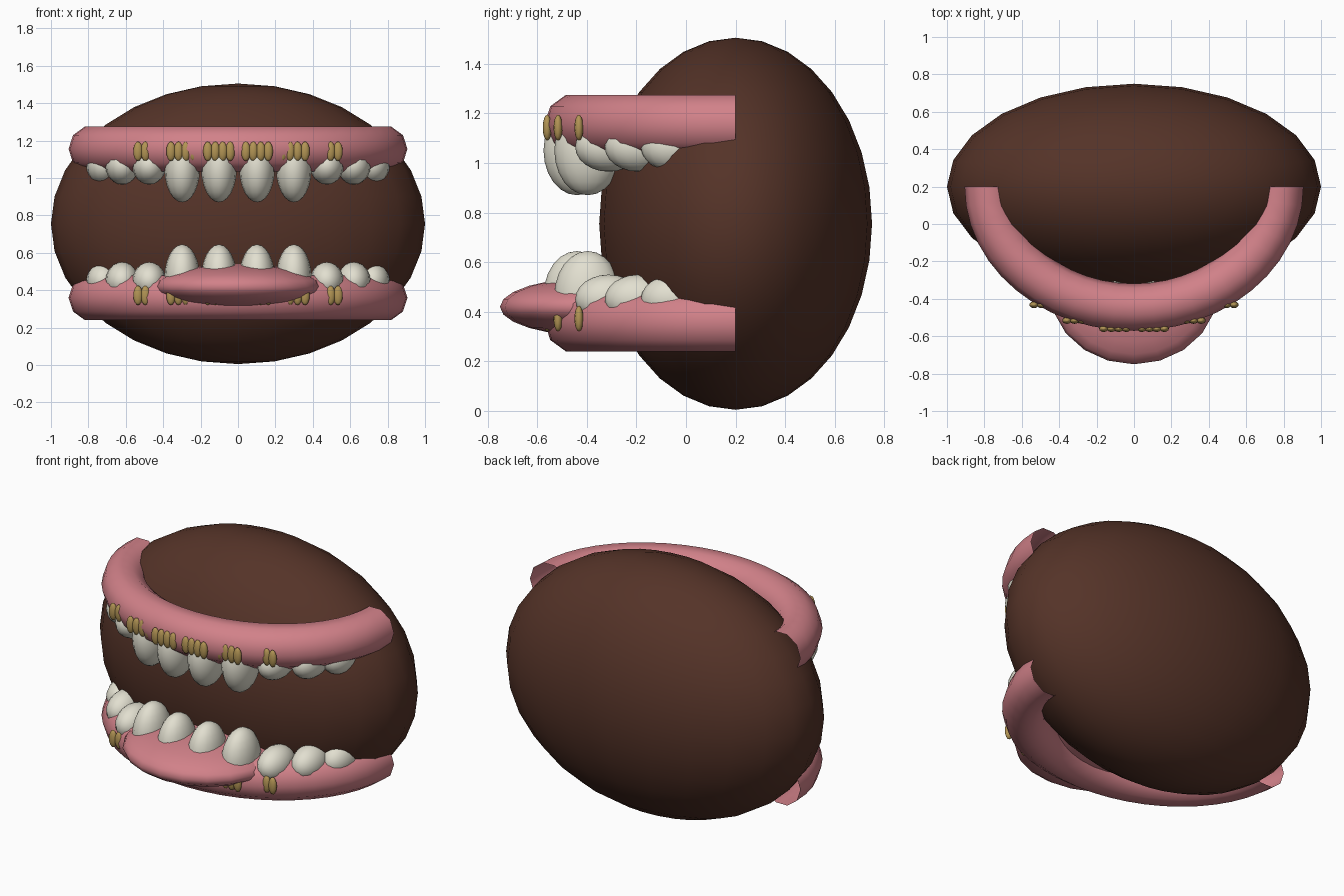
import bpy, bmesh
from math import sin, cos, pi, radians, hypot

if "Cube" in bpy.data.objects:
    bpy.data.objects.remove(bpy.data.objects["Cube"])

MID = 0.7575               # height of the plane between the two jaws
AX, AY, CY = 0.78, 0.645, 0.2   # dental arch ellipse


def material(name, rgb):
    m = bpy.data.materials.new(name)
    m.diffuse_color = (*rgb, 1)
    m.use_nodes = True
    m.node_tree.nodes["Principled BSDF"].inputs["Base Color"].default_value = m.diffuse_color
    return m


PINK = material("gum_pink", (0.64, 0.22, 0.25))
BROWN = material("dark_brown", (0.09, 0.033, 0.021))
IVORY = material("ivory", (0.76, 0.74, 0.63))
GOLD = material("gold", (0.45, 0.30, 0.09))


def finish(name, bm, mat):
    bmesh.ops.recalc_face_normals(bm, faces=bm.faces)
    for f in bm.faces:
        f.smooth = True
    me = bpy.data.meshes.new(name)
    bm.to_mesh(me)
    bm.free()
    me.materials.append(mat)
    ob = bpy.data.objects.new(name, me)
    bpy.context.collection.objects.link(ob)
    return ob


def ellipsoid(name, loc, radii, mat, seg=16, rings=12):
    bm = bmesh.new()
    bmesh.ops.create_uvsphere(bm, u_segments=seg, v_segments=rings, radius=1)
    bmesh.ops.scale(bm, vec=radii, verts=bm.verts)
    ob = finish(name, bm, mat)
    ob.location = loc
    return ob


def gum(name, z, r=0.126, steps=24, sides=10):
    # open ten-sided tube swept round the half-ellipse arch
    bm = bmesh.new()
    rings = []
    for i in range(steps + 1):
        t = -pi / 2 + pi * i / steps
        x, y = AX * sin(t), CY - AY * cos(t)
        nx, ny = AY * sin(t), -AX * cos(t)
        n = hypot(nx, ny)
        ring = []
        for k in range(sides):
            a = 2 * pi * k / sides
            d = r * cos(a) / n
            ring.append(bm.verts.new((x + nx * d, y + ny * d, z + r * sin(a))))
        rings.append(ring)
    for a, b in zip(rings, rings[1:]):
        for k in range(sides):
            j = (k + 1) % sides
            bm.faces.new((a[k], a[j], b[j], b[k]))
    return finish(name, bm, PINK)


# Mouth interior and tongue
ellipsoid("mouth_cavity", (0, 0.2, 0.755), (1, 0.55, 0.75), BROWN, 24, 16)
ellipsoid("tongue", (0, -0.35, 0.42), (0.45, 0.40, 0.12), PINK, 20, 12)

# Two jaws, mirrored about the middle height
for jaw, s in (("upper", 1), ("lower", -1)):
    gum(jaw + "_gum", MID + s * 0.3975)
    for side in (-1, 1):
        for i in range(6):
            t = radians(7.5 + 15 * i)
            x, y = side * AX * sin(t), CY - AY * cos(t)
            # long front teeth, short back teeth
            if i < 2:
                ellipsoid(jaw + "_front_tooth", (x, y, MID + s * 0.2925),
                          (0.095, 0.135, 0.18), IVORY)
            else:
                ellipsoid(jaw + "_back_tooth", (x, y, MID + s * 0.3075),
                          (0.09, 0.135, 0.10), IVORY)
            # gold beads on the gum in front of the first three teeth
            if i < 3:
                for dx in (-0.06, -0.02, 0.02, 0.06):
                    ellipsoid(jaw + "_gold_bead", (x + dx, y - 0.12, MID + s * 0.385),
                              (0.025, 0.018, 0.052), GOLD, 12, 8)
